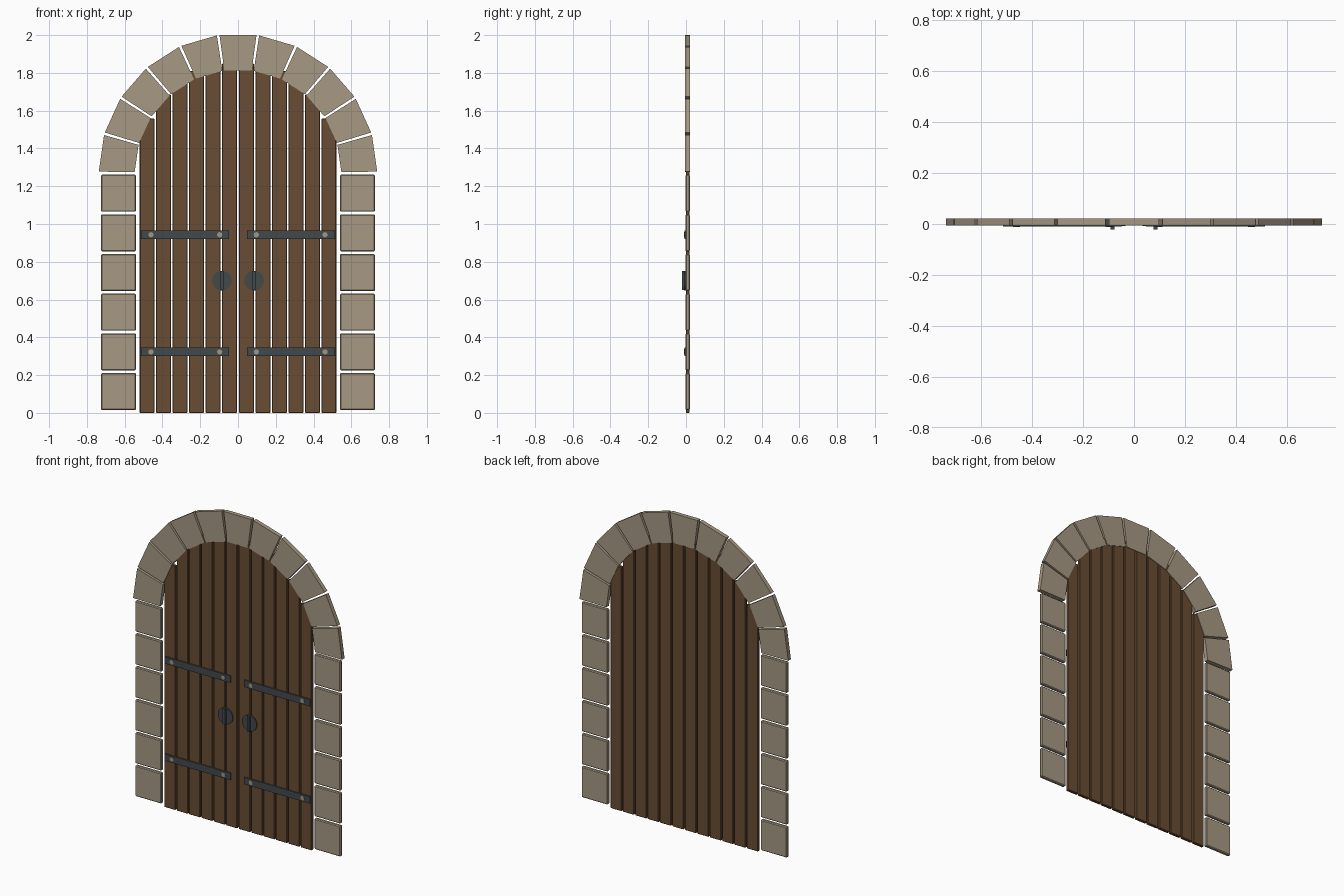
import bpy, bmesh, math
from mathutils import Matrix

if "Cube" in bpy.data.objects:
    bpy.data.objects.remove(bpy.data.objects["Cube"])


def material(name, rgb):
    m = bpy.data.materials.new(name)
    m.diffuse_color = (*rgb, 1)
    m.use_nodes = True
    m.node_tree.nodes["Principled BSDF"].inputs["Base Color"].default_value = m.diffuse_color
    return m


STONE = material("stone", (0.38, 0.32, 0.225))
WOOD = material("wood", (0.14, 0.074, 0.033))
IRON = material("iron", (0.055, 0.065, 0.07))
STUD = material("stud_metal", (0.36, 0.31, 0.23))


def finish(name, bm, mat, bevel=0):
    bmesh.ops.recalc_face_normals(bm, faces=bm.faces)
    if bevel:
        bmesh.ops.bevel(bm, geom=bm.edges[:], offset=bevel, segments=1, affect='EDGES')
    me = bpy.data.meshes.new(name)
    bm.to_mesh(me)
    bm.free()
    me.materials.append(mat)
    ob = bpy.data.objects.new(name, me)
    bpy.context.collection.objects.link(ob)
    return ob


def slab(name, outline, y0, y1, mat, bevel=0):
    """Extrude an (x, z) outline from y0 to y1."""
    bm = bmesh.new()
    face = bm.faces.new([bm.verts.new((x, y0, z)) for x, z in outline])
    ext = bmesh.ops.extrude_face_region(bm, geom=[face])
    verts = [g for g in ext["geom"] if isinstance(g, bmesh.types.BMVert)]
    bmesh.ops.translate(bm, verts=verts, vec=(0, y1 - y0, 0))
    return finish(name, bm, mat, bevel)


def box(name, x0, x1, y0, y1, z0, z1, mat, bevel=0):
    return slab(name, [(x0, z0), (x1, z0), (x1, z1), (x0, z1)], y0, y1, mat, bevel)


def disc(name, x, z, r, y0, y1, sides, mat):
    bm = bmesh.new()
    rot = Matrix.Translation((x, (y0 + y1) / 2, z)) @ Matrix.Rotation(math.pi / 2, 4, 'X')
    bmesh.ops.create_cone(bm, cap_ends=True, segments=sides, radius1=r, radius2=r,
                          depth=y1 - y0, matrix=rot)
    return finish(name, bm, mat)


# arch stones
R_OUT, R_IN, CZ, N = 0.737, 0.547, 1.27, 11
step, gap = math.pi / N, math.radians(0.55)
for i in range(N):
    a, b = i * step + gap, (i + 1) * step - gap
    pts = [(r * math.cos(t), CZ + r * math.sin(t))
           for r, t in ((R_IN, a), (R_OUT, a), (R_OUT, b), (R_IN, b))]
    slab(f"arch_stone_{i + 1}", pts, -0.005, 0.022, STONE)

# plank tops from the outside to the middle; ends tuck into the arch stones
TOPS = [1.558, 1.685, 1.76, 1.81, 1.83, 1.85]

for s, side in ((-1, "left"), (1, "right")):
    # jamb stones
    for k in range(6):
        z = 0.015 + 0.21 * k
        box(f"jamb_stone_{side}_{k + 1}", *sorted((s * 0.54, s * 0.725)),
            -0.003, 0.02, z, z + 0.196, STONE, 0.005)

    # door planks
    for k, top in enumerate(TOPS):
        c = s * (0.481 - 0.0872 * k)
        box(f"plank_{side}_{k + 1}", c - 0.0395, c + 0.0395, -0.001, 0.019, 0, top, WOOD, 0.003)

    # iron straps with studs
    for z, level in ((0.323, "lower"), (0.943, "upper")):
        box(f"strap_{side}_{level}", *sorted((s * 0.048, s * 0.514)),
            -0.009, 0.001, z - 0.022, z + 0.022, IRON)
        for n, x in enumerate((0.097, 0.461)):
            disc(f"stud_{side}_{level}_{n + 1}", s * x, z, 0.014, -0.011, -0.005, 12, STUD)

    # door pulls: round plate with an upright grip
    disc(f"handle_plate_{side}", s * 0.085, 0.70, 0.052, -0.008, 0.001, 24, IRON)
    box(f"handle_grip_{side}", s * 0.085 - 0.008, s * 0.085 + 0.008,
        -0.021, -0.004, 0.65, 0.75, IRON)
